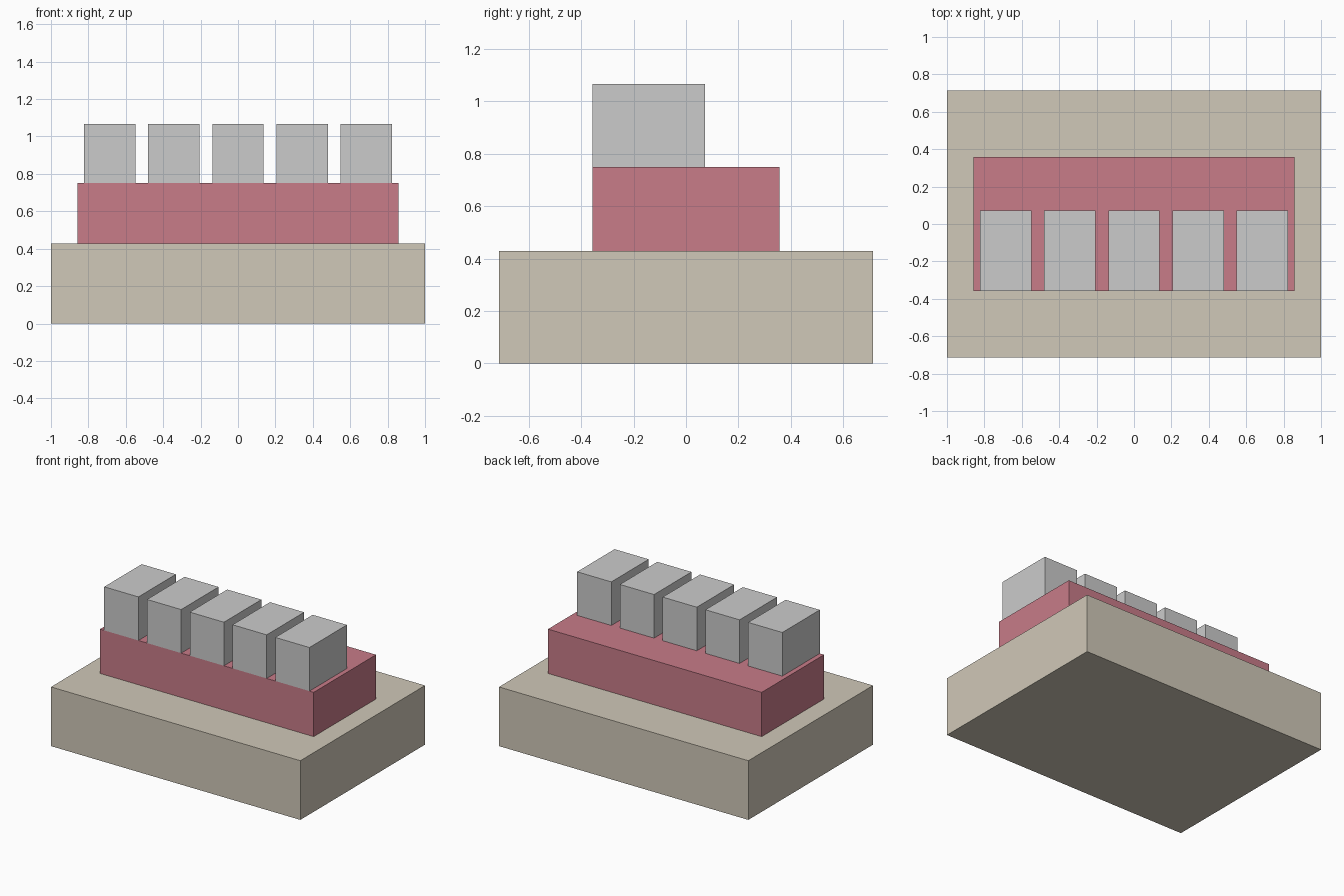
import bpy

if "Cube" in bpy.data.objects:
    bpy.data.objects.remove(bpy.data.objects["Cube"])


def material(name, color):
    mat = bpy.data.materials.new(name)
    mat.diffuse_color = (*color, 1)
    mat.use_nodes = True
    mat.node_tree.nodes["Principled BSDF"].inputs["Base Color"].default_value = mat.diffuse_color
    return mat


def box(name, x, y, z, mat=None):
    """Box from (min, max) ranges on each axis."""
    ranges = (x, y, z)
    bpy.ops.mesh.primitive_cube_add(size=1, location=[(a + b) / 2 for a, b in ranges])
    obj = bpy.context.object
    obj.name = name
    obj.scale = [b - a for a, b in ranges]
    bpy.ops.object.transform_apply(location=False, rotation=False, scale=True)
    if mat:
        obj.data.materials.append(mat)
    return obj


stone = material("stone", (0.63, 0.58, 0.48))
pink = material("pink", (0.58, 0.2, 0.25))

# Wide plinth
box("base", (-1, 1), (-0.714, 0.714), (0, 0.429), stone)

# Gum-like block on the plinth
box("gum_block", (-0.857, 0.857), (-0.357, 0.357), (0.429, 0.75), pink)

# Row of five teeth, flush with the front of the block
for i in range(5):
    cx = (i - 2) * 0.343
    box(f"tooth_{i + 1}", (cx - 0.137, cx + 0.137), (-0.357, 0.072), (0.75, 1.066))
